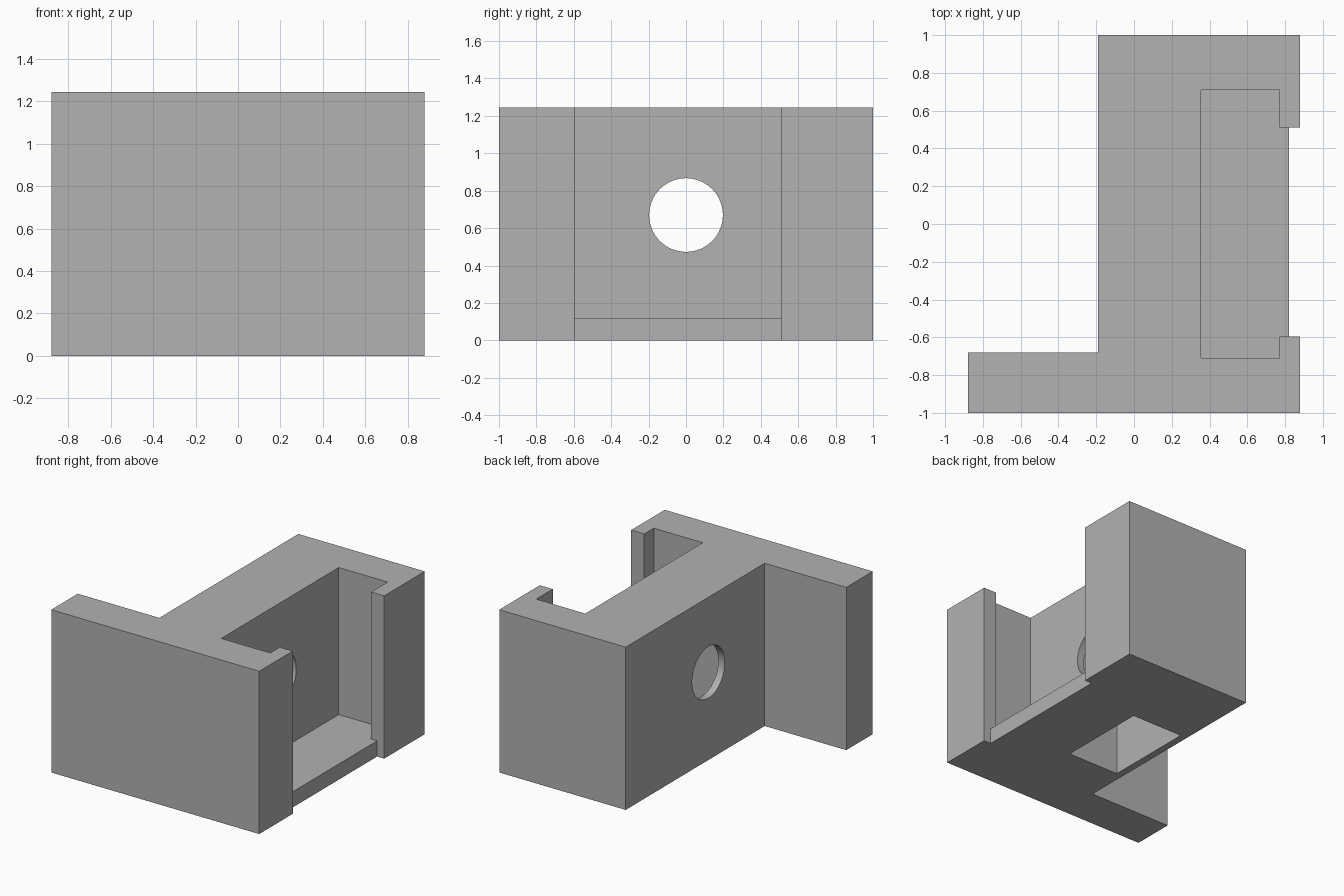
import bpy
import bmesh
from mathutils import Matrix

cube = bpy.data.objects.get("Cube")
if cube:
    bpy.data.objects.remove(cube, do_unlink=True)

# Single grey plastic
grey = bpy.data.materials.new("plain_grey")
grey.use_nodes = True
colour = (0.445, 0.445, 0.445, 1)
grey.diffuse_color = colour
grey.node_tree.nodes["Principled BSDF"].inputs["Base Color"].default_value = colour

HEIGHT = 1.245
FLOOR = 0.12
WALL_BACK, WALL_FRONT = -0.19, 0.355   # central wall, along x
LIP_IN, SILL, LIP_OUT = 0.77, 0.82, 0.88
SLOT_LOW, SLOT_HIGH = -0.595, 0.51     # opening between the lips, along y


def add_object(name, bm):
    bmesh.ops.recalc_face_normals(bm, faces=bm.faces)
    mesh = bpy.data.meshes.new(name)
    bm.to_mesh(mesh)
    bm.free()
    mesh.materials.append(grey)
    obj = bpy.data.objects.new(name, mesh)
    bpy.context.collection.objects.link(obj)
    return obj


def prism(name, outline, bottom, top):
    """Extrude an xy outline from bottom to top."""
    bm = bmesh.new()
    face = bm.faces.new([bm.verts.new((x, y, bottom)) for x, y in outline])
    new = bmesh.ops.extrude_face_region(bm, geom=[face])["geom"]
    verts = [v for v in new if isinstance(v, bmesh.types.BMVert)]
    bmesh.ops.translate(bm, verts=verts, vec=(0, 0, top - bottom))
    return add_object(name, bm)


def cut(body, cutter):
    mod = body.modifiers.new(cutter.name, "BOOLEAN")
    mod.operation = "DIFFERENCE"
    mod.solver = "EXACT"
    mod.object = cutter
    cutter.hide_render = True
    cutter.hide_viewport = True


# Body with front flange and recessed sill
body = prism("bracket_body", [
    (-LIP_OUT, -1), (LIP_OUT, -1), (LIP_OUT, SLOT_LOW), (SILL, SLOT_LOW),
    (SILL, SLOT_HIGH), (LIP_OUT, SLOT_HIGH), (LIP_OUT, 1), (WALL_BACK, 1),
    (WALL_BACK, -0.68), (-LIP_OUT, -0.68)], 0, HEIGHT)

# Open-topped bay with a narrower slot between the lips
cut(body, prism("bay_cutter", [
    (WALL_FRONT, -0.71), (LIP_IN, -0.71), (LIP_IN, SLOT_LOW), (1, SLOT_LOW),
    (1, SLOT_HIGH), (LIP_IN, SLOT_HIGH), (LIP_IN, 0.71), (WALL_FRONT, 0.71)],
    FLOOR, HEIGHT + 0.2))

# Pocket inside the wall, open underneath
cut(body, prism("pocket_cutter", [
    (-0.135, -0.35), (0.297, -0.35), (0.297, 0.35), (-0.135, 0.35)], -0.1, 1.02))

# Round hole through the wall
bm = bmesh.new()
bmesh.ops.create_cone(bm, cap_ends=True, segments=64, radius1=0.197, radius2=0.197,
                      depth=0.7, matrix=Matrix.Translation((0.08, 0, 0.67))
                      @ Matrix.Rotation(1.5707963, 4, "Y"))
cut(body, add_object("hole_cutter", bm))

# Smooth the hole while keeping the corners sharp
bpy.ops.object.select_all(action="DESELECT")
bpy.context.view_layer.update()
dg = bpy.context.evaluated_depsgraph_get()
mesh = bpy.data.meshes.new_from_object(body.evaluated_get(dg))
body.modifiers.clear()
body.data = mesh
body.select_set(True)
bpy.context.view_layer.objects.active = body
bpy.ops.object.shade_smooth_by_angle()
